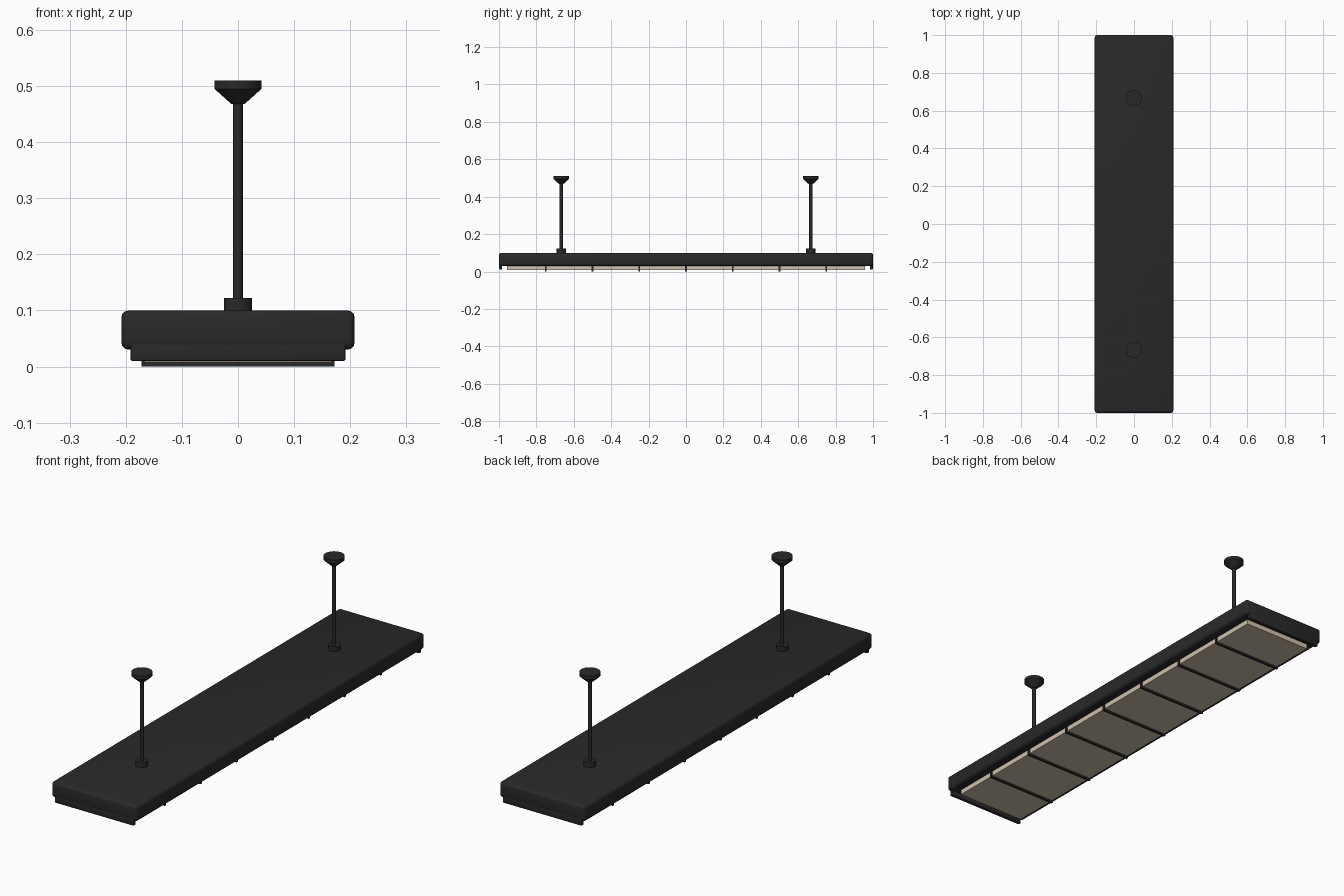
import bpy
import bmesh
from math import cos, sin, pi

cube = bpy.data.objects.get("Cube")
if cube:
    bpy.data.objects.remove(cube, do_unlink=True)


def material(name, rgb):
    m = bpy.data.materials.new(name)
    m.use_nodes = True
    color = (*rgb, 1)
    m.diffuse_color = color
    m.node_tree.nodes["Principled BSDF"].inputs["Base Color"].default_value = color
    return m


black = material("matte black metal", (0.022, 0.022, 0.022))
cream = material("warm cream diffuser", (0.62, 0.53, 0.40))


def finish(bm, name, mat):
    bmesh.ops.recalc_face_normals(bm, faces=bm.faces)
    mesh = bpy.data.meshes.new(name)
    bm.to_mesh(mesh)
    bm.free()
    mesh.materials.append(mat)
    obj = bpy.data.objects.new(name, mesh)
    bpy.context.collection.objects.link(obj)
    return obj


def smooth(obj):
    bpy.ops.object.select_all(action='DESELECT')
    obj.select_set(True)
    bpy.context.view_layer.objects.active = obj
    bpy.ops.object.shade_smooth_by_angle(angle=pi / 5)


def box(name, half_x, y0, y1, z0, z1, mat, bevel=0, segments=2):
    bm = bmesh.new()
    bmesh.ops.create_cube(bm, size=1)
    for v in bm.verts:
        v.co.x *= 2 * half_x
        v.co.y = y1 if v.co.y > 0 else y0
        v.co.z = z1 if v.co.z > 0 else z0
    if bevel:
        bmesh.ops.bevel(bm, geom=bm.edges[:], offset=bevel, segments=segments,
                        profile=0.5, affect='EDGES')
    obj = finish(bm, name, mat)
    if bevel:
        smooth(obj)
    return obj


def lathe(name, profile, y, mat, sides=24):
    bm = bmesh.new()
    rings = [[bm.verts.new((r * cos(2 * pi * i / sides),
                            y + r * sin(2 * pi * i / sides), z))
              for i in range(sides)] for r, z in profile]
    for low, high in zip(rings, rings[1:]):
        for i in range(sides):
            j = (i + 1) % sides
            bm.faces.new((low[i], low[j], high[j], high[i]))
    bm.faces.new(rings[0][::-1])
    bm.faces.new(rings[-1])
    obj = finish(bm, name, mat)
    smooth(obj)
    return obj


# Long housing and the light panel beneath it
box("housing", 0.208, -1, 1, 0.03, 0.10, black, 0.013, 3)
box("diffuser", 0.167, -0.956, 0.956, 0.008, 0.034, cream)

# Cross bars splitting the panel into eight bays
for k in range(-3, 4):
    y = k * 0.25
    box(f"cross_bar_{k + 4}", 0.172, y - 0.005, y + 0.005, 0, 0.034, black)

for label, s in (("front", -1), ("back", 1)):
    # End plate hanging below the housing
    y0, y1 = sorted((s * 0.983, s * 0.999))
    box(f"{label}_end_plate", 0.192, y0, y1, 0.01, 0.047, black, 0.004)

    # Collar, hanging rod and ceiling canopy
    y = s * 0.667
    lathe(f"{label}_collar", [(0.025, 0.095), (0.025, 0.122)], y, black)
    lathe(f"{label}_rod", [(0.0085, 0.11), (0.0085, 0.48)], y, black, 16)
    lathe(f"{label}_canopy",
          [(0.012, 0.468), (0.042, 0.495), (0.042, 0.51)], y, black, 32)
